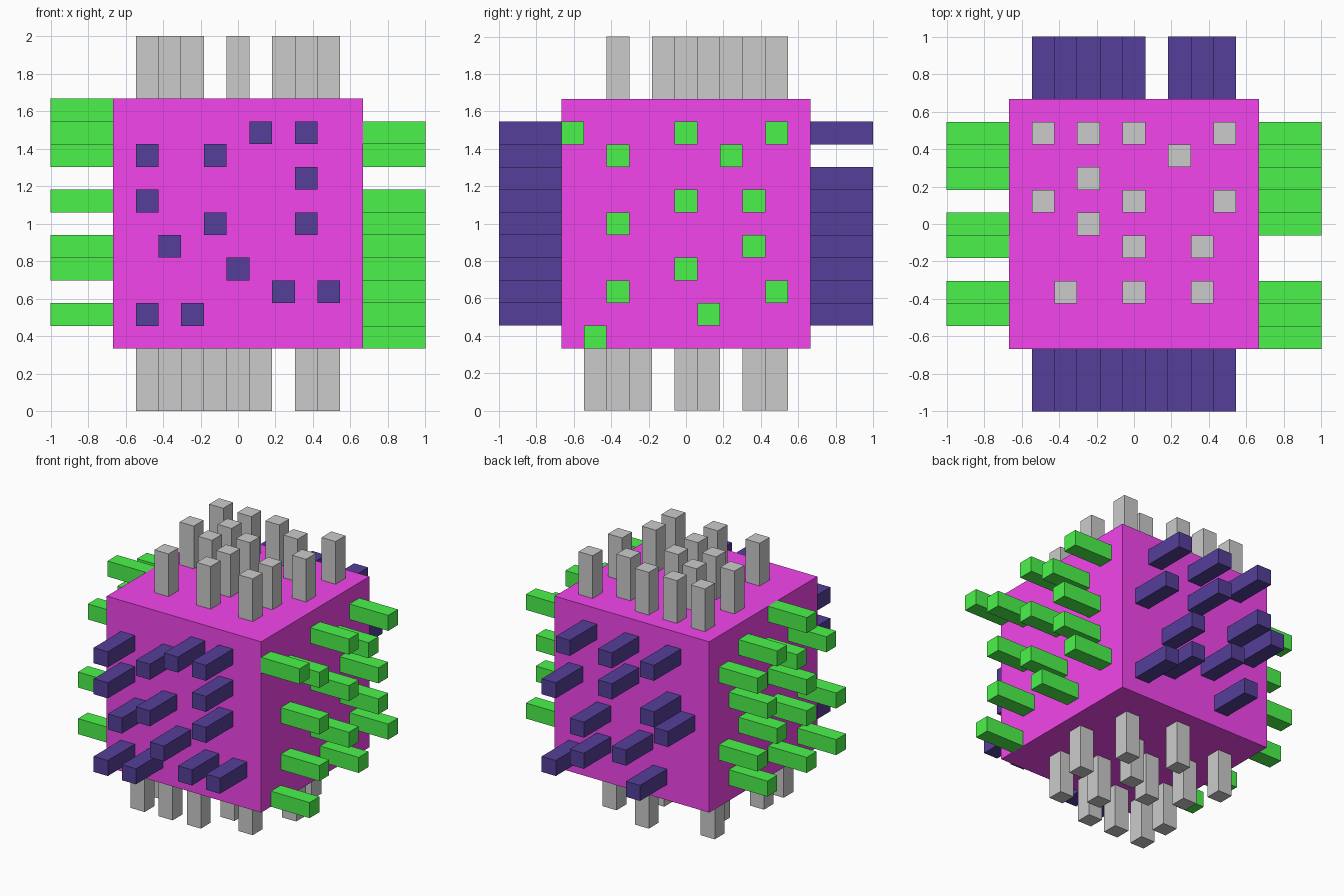
import bpy, bmesh
from mathutils import Vector

if "Cube" in bpy.data.objects:
    bpy.data.objects.remove(bpy.data.objects["Cube"])

HALF = 2 / 3            # half the cube edge
CELL = 2 * HALF / 11    # each face is an 11 x 11 grid
REACH = 1.0             # pegs end this far from the centre
CENTRE = Vector((0, 0, 1))


def material(name, rgb):
    m = bpy.data.materials.new(name)
    m.diffuse_color = (*rgb, 1)
    m.use_nodes = True
    m.node_tree.nodes["Principled BSDF"].inputs["Base Color"].default_value = m.diffuse_color
    return m


def add_boxes(name, boxes, mat=None):
    """One object made of boxes given as (centre, size)."""
    bm = bmesh.new()
    for c, s in boxes:
        verts = bmesh.ops.create_cube(bm, size=1)["verts"]
        for v in verts:
            v.co = Vector([v.co[k] * s[k] + c[k] for k in range(3)])
    me = bpy.data.meshes.new(name)
    bm.to_mesh(me)
    bm.free()
    ob = bpy.data.objects.new(name, me)
    ob.location = CENTRE
    bpy.context.collection.objects.link(ob)
    if mat:
        me.materials.append(mat)


def pegs(name, axis, sign, cells, mat=None):
    """Square pegs on one face; cells are grid steps from the face centre."""
    u, v = [k for k in range(3) if k != axis]
    boxes = []
    for i, j in cells:
        c, s = [0, 0, 0], [CELL] * 3
        c[u], c[v] = i * CELL, j * CELL
        c[axis] = sign * (HALF + REACH) / 2
        s[axis] = REACH - HALF
        boxes.append((c, s))
    add_boxes(name, boxes, mat)


magenta = material("magenta", (0.9, 0.06, 0.84))
green = material("green", (0.07, 0.9, 0.07))
navy = material("navy", (0.09, 0.05, 0.32))

# Central cube
add_boxes("cube_body", [((0, 0, 0), (2 * HALF,) * 3)], magenta)

# Front and back pegs (x, z)
pegs("front_pegs", 1, -1, [(1, 4), (3, 4), (-4, 3), (-1, 3), (3, 2), (-4, 1), (-1, 0),
                           (3, 0), (-3, -1), (0, -2), (2, -3), (4, -3), (-4, -4), (-2, -4)], navy)
pegs("back_pegs", 1, 1, [(3, 4), (0, 4), (-3, 4), (4, 1), (0, 2), (-3, 1), (2, -1),
                         (-4, 0), (-1, -2), (4, -4), (2, -3), (-2, -4)], navy)

# Right and left pegs (y, z)
pegs("right_pegs", 0, 1, [(-5, 4), (0, 4), (4, 4), (-3, 3), (2, 3), (0, 1), (3, 1),
                          (-3, 0), (3, -1), (0, -2), (-3, -3), (4, -3), (1, -4), (-4, -5)], green)
pegs("left_pegs", 0, -1, [(-1, 5), (2, 4), (-3, 3), (0, 3), (4, 3), (-1, 1), (3, 1),
                          (-4, -1), (-1, -1), (2, -1), (4, -2), (-4, -4), (-1, -4), (3, -4)], green)

# Top and bottom pegs (x, y)
pegs("top_pegs", 2, 1, [(-4, 4), (-2, 4), (0, 4), (4, 4), (2, 3), (-2, 2), (-4, 1), (0, 1),
                        (4, 1), (-2, 0), (0, -1), (3, -1), (-3, -3), (0, -3), (3, -3)])
pegs("bottom_pegs", 2, -1, [(3, 3), (4, 0), (0, 4), (3, -3), (1, -2), (1, 1), (-4, 3),
                            (-3, 1), (-1, 0), (-4, -2), (-4, -4), (-2, -4), (0, -4)])
